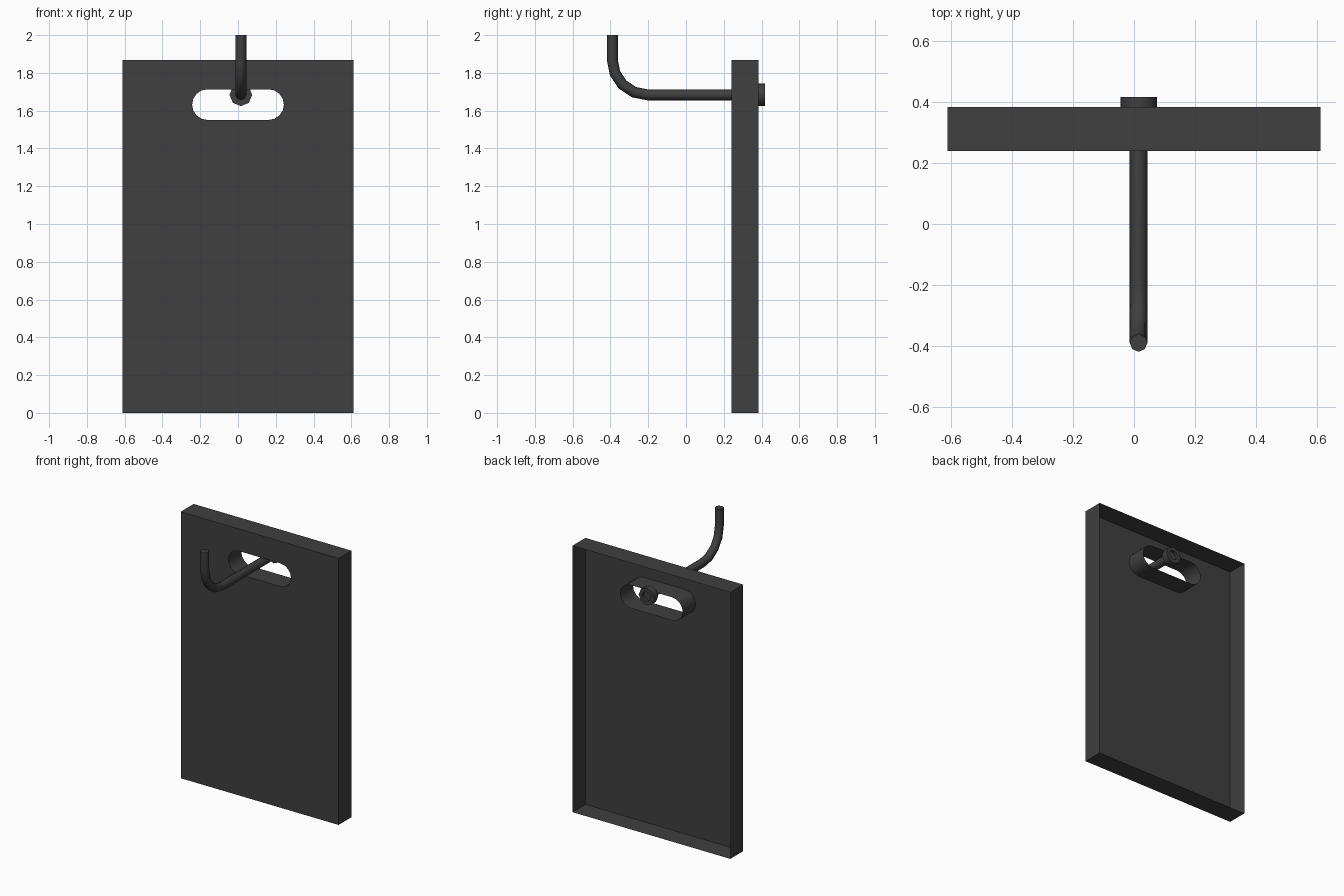
import bpy, bmesh
from math import sin, cos, pi
from mathutils import Vector

cube = bpy.data.objects.get("Cube")
if cube:
    bpy.data.objects.remove(cube)

# One dark grey material
grey = bpy.data.materials.new("dark grey")
grey.use_nodes = True
colour = (0.05, 0.05, 0.05, 1)
grey.diffuse_color = colour
grey.node_tree.nodes["Principled BSDF"].inputs["Base Color"].default_value = colour

FRONT, BACK = 0.24, 0.383
HOOK_X, HOOK_Z = 0.015, 1.684
SIDES = 8


def finish(name, bm, smooth=False):
    mesh = bpy.data.meshes.new(name)
    bm.to_mesh(mesh)
    bm.free()
    mesh.materials.append(grey)
    obj = bpy.data.objects.new(name, mesh)
    bpy.context.collection.objects.link(obj)
    if smooth:
        bpy.ops.object.select_all(action='DESELECT')
        obj.select_set(True)
        bpy.context.view_layer.objects.active = obj
        bpy.ops.object.shade_smooth_by_angle(angle=pi / 3.5)
    return obj


def loop_edges(bm, points):
    verts = [bm.verts.new((x, FRONT, z)) for x, z in points]
    return [bm.edges.new((v, verts[i - 1])) for i, v in enumerate(verts)]


def loft(bm, stations):
    """Skin rings given as (centre, direction angle, radius); cap the last one."""
    rings = []
    for centre, angle, radius in stations:
        up = Vector((0, sin(angle), cos(angle)))
        side = Vector((1, 0, 0))
        rings.append([bm.verts.new(centre + radius * (side * cos(2 * pi * i / SIDES)
                      + up * sin(2 * pi * i / SIDES))) for i in range(SIDES)])
    for a, b in zip(rings, rings[1:]):
        for i in range(SIDES):
            bm.faces.new((a[i - 1], a[i], b[i], b[i - 1]))
    bm.faces.new(rings[-1])
    bmesh.ops.recalc_face_normals(bm, faces=bm.faces)


# Panel: a thin shell, open at the back, with a walled hand slot
bm = bmesh.new()
half, top = 0.612, 1.868
edges = loop_edges(bm, [(-half, 0), (half, 0), (half, top), (-half, top)])
slot_r, slot_z, slot_half = 0.081, 1.632, 0.162
slot = []
for sign in (1, -1):
    for i in range(9):
        a = -pi / 2 + pi * i / 8
        slot.append((sign * (slot_half + slot_r * cos(a)), slot_z + sign * slot_r * sin(a)))
edges += loop_edges(bm, slot)
bmesh.ops.triangle_fill(bm, edges=edges, use_beauty=True, normal=(0, -1, 0))
rim = [e for e in bm.edges if e.is_boundary]
walls = bmesh.ops.extrude_edge_only(bm, edges=rim)["geom"]
for v in walls:
    if isinstance(v, bmesh.types.BMVert):
        v.co.y = BACK
bmesh.ops.recalc_face_normals(bm, faces=bm.faces)
front = max(bm.faces, key=lambda f: abs(f.normal.y))
if front.normal.y > 0:
    bmesh.ops.reverse_faces(bm, faces=bm.faces)
finish("panel", bm, smooth=True)

# Hook: straight rod, quarter bend, upright tip
rod_r, bend_r, tip_y = 0.029, 0.185, -0.39
bm = bmesh.new()
stations = [(Vector((HOOK_X, BACK + 0.01, HOOK_Z)), 0, rod_r)]
for i in range(5):
    a = pi / 2 * i / 4
    centre = Vector((HOOK_X, tip_y + bend_r * (1 - sin(a)), HOOK_Z + bend_r * (1 - cos(a))))
    stations.append((centre, a, rod_r))
stations.append((Vector((HOOK_X, tip_y, 2)), pi / 2, rod_r))
loft(bm, stations)
finish("hook_rod", bm, smooth=True)

# Head on the back of the rod, with a recessed socket
bm = bmesh.new()
head = [(0.372, rod_r), (0.372, 0.06), (0.417, 0.06), (0.417, 0.034), (0.397, 0.034)]
loft(bm, [(Vector((HOOK_X, y, HOOK_Z)), 0, r) for y, r in head])
finish("hook_head", bm, smooth=True)
